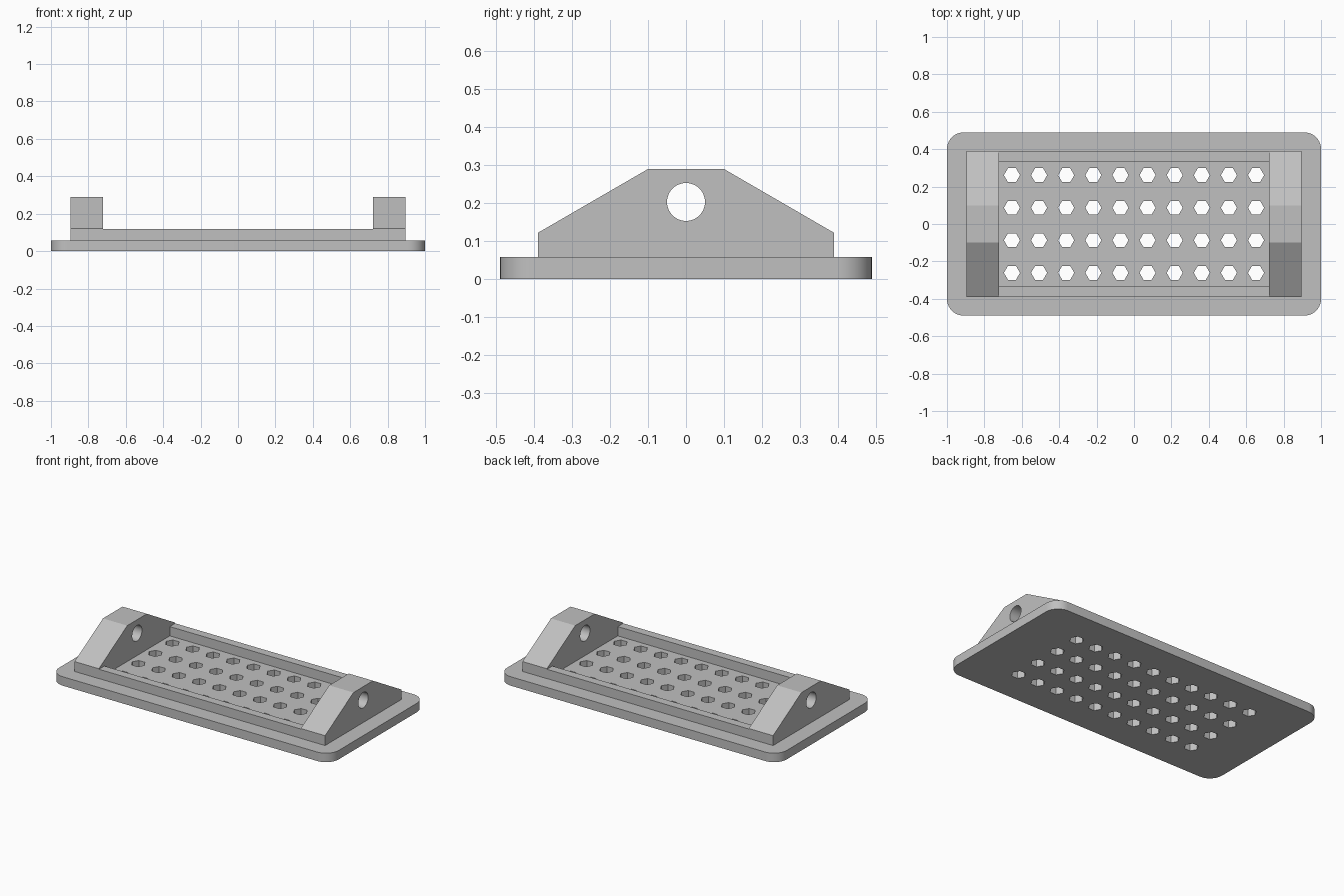
import bpy, bmesh, math
from mathutils import Matrix

cube = bpy.data.objects.get("Cube")
if cube:
    bpy.data.objects.remove(cube, do_unlink=True)

grey = bpy.data.materials.new("plain grey")
grey.use_nodes = True
colour = (0.53, 0.53, 0.53, 1)
grey.diffuse_color = colour
grey.node_tree.nodes["Principled BSDF"].inputs["Base Color"].default_value = colour


def ring(cx, cy, radius, sides):
    step = math.tau / sides
    return [(cx + radius * math.cos(i * step), cy + radius * math.sin(i * step))
            for i in range(sides)]


def rounded_rectangle(hx, hy, radius, steps=10):
    points = []
    for corner, (sx, sy) in enumerate([(1, 1), (-1, 1), (-1, -1), (1, -1)]):
        for i in range(steps + 1):
            a = (corner + i / steps) * math.pi / 2
            points.append((sx * (hx - radius) + radius * math.cos(a),
                           sy * (hy - radius) + radius * math.sin(a)))
    return points


def extrude_outline(name, loops, depth, matrix):
    """Solid slab from an outline with holes, placed by a matrix."""
    curve = bpy.data.curves.new(name, 'CURVE')
    curve.dimensions = '2D'
    curve.fill_mode = 'BOTH'
    curve.extrude = depth / 2
    for loop in loops:
        spline = curve.splines.new('POLY')
        spline.points.add(len(loop) - 1)
        for point, (x, y) in zip(spline.points, loop):
            point.co = (x, y, 0, 1)
        spline.use_cyclic_u = True
    helper = bpy.data.objects.new(name + "_outline", curve)
    bpy.context.collection.objects.link(helper)
    bpy.context.view_layer.update()
    mesh = bpy.data.meshes.new_from_object(
        helper.evaluated_get(bpy.context.evaluated_depsgraph_get()))
    bpy.data.objects.remove(helper, do_unlink=True)
    bpy.data.curves.remove(curve)

    bm = bmesh.new()
    bm.from_mesh(mesh)
    bmesh.ops.remove_doubles(bm, verts=bm.verts, dist=0.0001)
    bm.transform(matrix)
    bmesh.ops.recalc_face_normals(bm, faces=bm.faces)
    bm.to_mesh(mesh)
    bm.free()
    mesh.name = name
    mesh.materials.clear()
    mesh.materials.append(grey)
    obj = bpy.data.objects.new(name, mesh)
    bpy.context.collection.objects.link(obj)
    bpy.ops.object.select_all(action='DESELECT')
    obj.select_set(True)
    bpy.context.view_layer.objects.active = obj
    bpy.ops.object.shade_smooth_by_angle(angle=math.radians(25))
    return obj


# Base plate with rounded corners and a grid of hexagonal holes
base = 0.058
holes = [ring((i - 4.5) * 0.145, (j - 1.5) * 0.174, 0.043, 6)
         for i in range(10) for j in range(4)]
extrude_outline("base_plate", [rounded_rectangle(1, 0.49, 0.09)] + holes,
                base, Matrix.Translation((0, 0, base / 2)))

# End brackets: sloped profile in the y-z plane with a round cross hole
profile = [(-0.39, base), (0.39, base), (0.39, 0.122),
           (0.10, 0.29), (-0.10, 0.29), (-0.39, 0.122)]
to_yz = Matrix(((0, 0, 1, 0), (1, 0, 0, 0), (0, 1, 0, 0), (0, 0, 0, 1)))
for side, sign in (("left", 1), ("right", -1)):
    extrude_outline(side + "_bracket", [profile, ring(0, 0.203, 0.05, 48)],
                    0.174, Matrix.Translation((sign * 0.809, 0, 0)) @ to_yz)

# Long rails joining the brackets along the front and back
rail = [(-0.722, -0.0275), (0.722, -0.0275), (0.722, 0.0275), (-0.722, 0.0275)]
for side, sign in (("front", -1), ("back", 1)):
    extrude_outline(side + "_rail", [rail], 0.06,
                    Matrix.Translation((0, sign * 0.3615, base + 0.03)))
